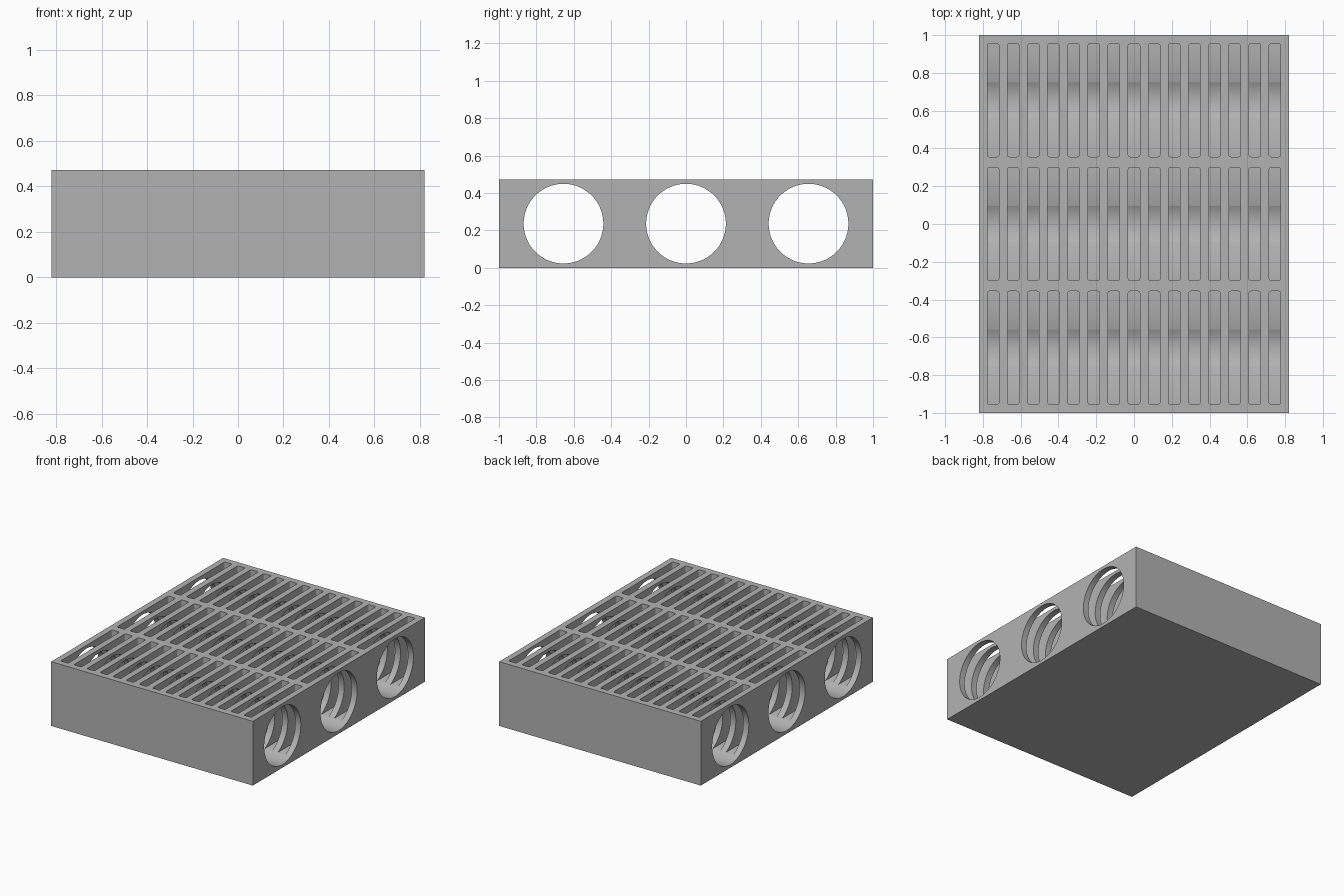
import bpy, bmesh
from math import sin, cos, pi, radians
from mathutils import Matrix

if "Cube" in bpy.data.objects:
    bpy.data.objects.remove(bpy.data.objects["Cube"])

WIDTH, LENGTH, HEIGHT = 1.642, 2.0, 0.473
ROWS = (-0.655, 0.0, 0.655)
COLUMNS, SLOT_REACH = 15, 0.746
SLOT_W, SLOT_L, CORNER, FLOOR = 0.061, 0.598, 0.01, 0.047
HOLE_R = 0.213

grey = bpy.data.materials.new("plain grey")
grey.use_nodes = True
colour = (0.45, 0.45, 0.45, 1)
grey.diffuse_color = colour
grey.node_tree.nodes["Principled BSDF"].inputs["Base Color"].default_value = colour


def make_object(name, bm):
    bmesh.ops.recalc_face_normals(bm, faces=bm.faces)
    mesh = bpy.data.meshes.new(name)
    bm.to_mesh(mesh)
    bm.free()
    mesh.materials.append(grey)
    obj = bpy.data.objects.new(name, mesh)
    bpy.context.collection.objects.link(obj)
    return obj


def add_slot(bm, x, y):
    """Upright prism with a rounded rectangle outline."""
    ring = []
    for i, (sx, sy) in enumerate(((1, 1), (-1, 1), (-1, -1), (1, -1))):
        cx = x + sx * (SLOT_W / 2 - CORNER)
        cy = y + sy * (SLOT_L / 2 - CORNER)
        for k in range(5):
            a = (i + k / 4) * pi / 2
            ring.append(bm.verts.new((cx + CORNER * cos(a), cy + CORNER * sin(a), FLOOR)))
    face = bm.faces.new(ring)
    top = bmesh.ops.extrude_face_region(bm, geom=[face])["geom"]
    bmesh.ops.translate(bm, vec=(0, 0, HEIGHT),
                        verts=[v for v in top if isinstance(v, bmesh.types.BMVert)])


# Solid block
bm = bmesh.new()
bmesh.ops.create_cube(bm, size=1, matrix=Matrix.Translation((0, 0, HEIGHT / 2))
                      @ Matrix.Diagonal((WIDTH, LENGTH, HEIGHT, 1)))
block = make_object("slotted_block", bm)

# Cutters: round tunnels along x, and the slots open at the top
bm = bmesh.new()
for y in ROWS:
    bmesh.ops.create_cone(bm, cap_ends=True, segments=96, radius1=HOLE_R, radius2=HOLE_R,
                          depth=WIDTH + 0.2,
                          matrix=Matrix.Translation((0, y, HEIGHT / 2))
                          @ Matrix.Rotation(pi / 2, 4, "Y"))
tunnels = make_object("tunnel_cutter", bm)

bm = bmesh.new()
for y in ROWS:
    for i in range(COLUMNS):
        add_slot(bm, SLOT_REACH * (2 * i / (COLUMNS - 1) - 1), y)
slots = make_object("slot_cutter", bm)

# Cut the block and drop the cutters
bpy.ops.object.select_all(action="DESELECT")
block.select_set(True)
bpy.context.view_layer.objects.active = block
for cutter in (tunnels, slots):
    cutter.hide_render = True
    mod = block.modifiers.new(cutter.name, "BOOLEAN")
    mod.operation, mod.solver, mod.object = "DIFFERENCE", "EXACT", cutter
    bpy.ops.object.modifier_apply(modifier=mod.name)
    bpy.data.objects.remove(cutter)

bpy.ops.object.shade_smooth_by_angle(angle=radians(30))
